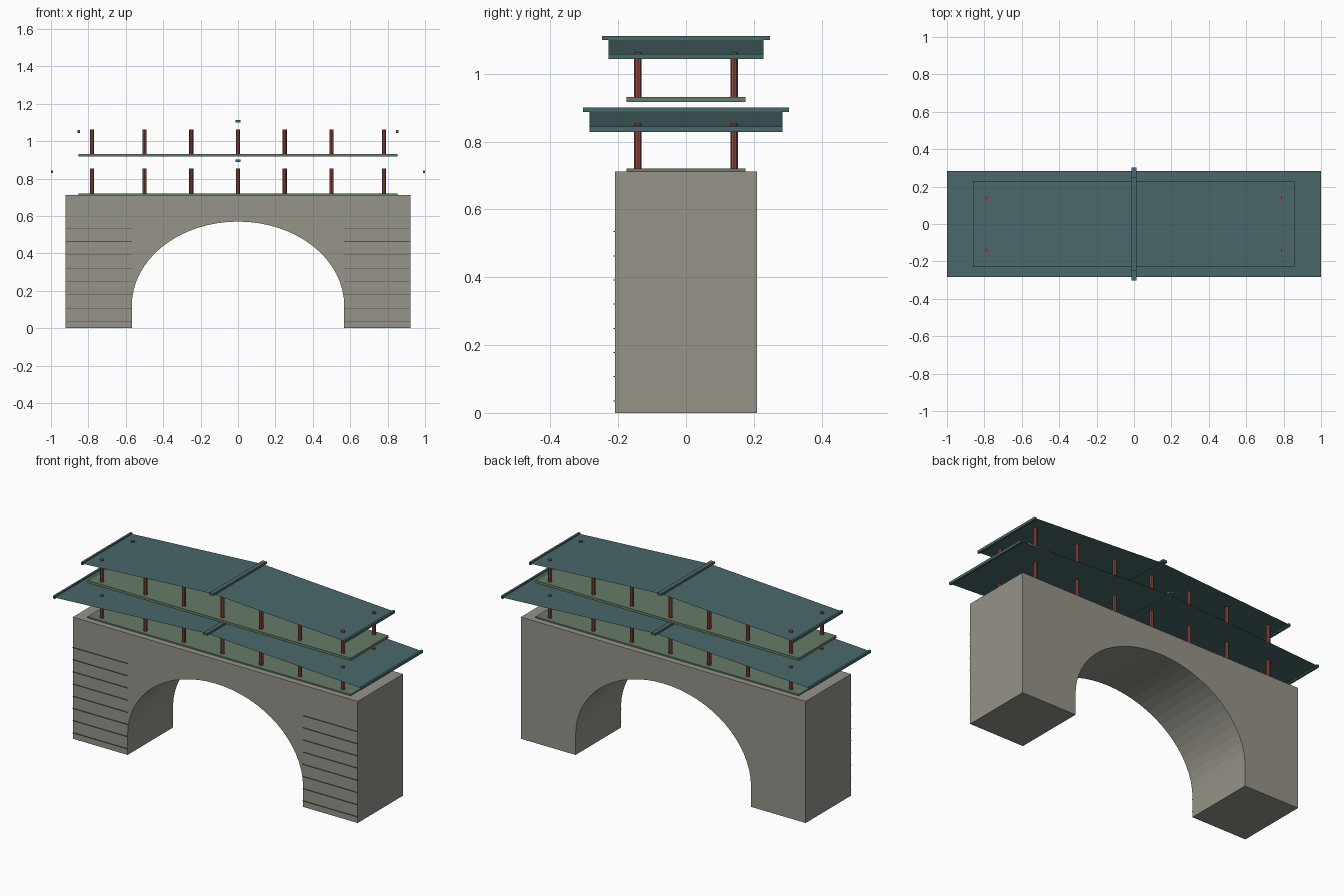
import bpy, bmesh, math

if "Cube" in bpy.data.objects:
    bpy.data.objects.remove(bpy.data.objects["Cube"])


def material(name, r, g, b):
    lin = lambda c: ((c / 255 + 0.055) / 1.055) ** 2.4
    m = bpy.data.materials.new(name)
    m.diffuse_color = (lin(r), lin(g), lin(b), 1)
    m.use_nodes = True
    m.node_tree.nodes["Principled BSDF"].inputs["Base Color"].default_value = m.diffuse_color
    return m


STONE = material("grey stone", 150, 147, 137)
JOINT = material("dark mortar", 88, 85, 78)
DECK = material("green deck", 102, 124, 104)
RED = material("red timber", 148, 74, 64)
TILE = material("teal tile", 74, 104, 106)


def make(name, bm, mat):
    bmesh.ops.recalc_face_normals(bm, faces=bm.faces)
    me = bpy.data.meshes.new(name)
    bm.to_mesh(me)
    bm.free()
    me.materials.append(mat)
    ob = bpy.data.objects.new(name, me)
    bpy.context.collection.objects.link(ob)
    return ob


def box(name, x0, x1, y0, y1, z0, z1, mat):
    bm = bmesh.new()
    bmesh.ops.create_cube(bm, size=1)
    for v in bm.verts:
        v.co = ((x0 + x1) / 2 + v.co.x * (x1 - x0),
                (y0 + y1) / 2 + v.co.y * (y1 - y0),
                (z0 + z1) / 2 + v.co.z * (z1 - z0))
    return make(name, bm, mat)


# Stone bridge body: arch profile extruded through the depth
W, D, H, A, SPRING, RISE, N = 0.922, 0.21, 0.712, 0.568, 0.12, 0.45, 32
profile = [(-W, 0), (-A, 0)]
for i in range(N + 1):
    t = math.pi * (1 - i / N)
    profile.append((A * math.cos(t), SPRING + RISE * math.sin(t)))
profile += [(A, 0), (W, 0), (W, H), (-W, H)]
bm = bmesh.new()
face = bm.faces.new([bm.verts.new((x, -D, z)) for x, z in profile])
ext = bmesh.ops.extrude_face_region(bm, geom=[face])
for v in ext["geom"]:
    if isinstance(v, bmesh.types.BMVert):
        v.co.y = D
make("bridge_body", bm, STONE)

# Mortar courses on the front of both piers
for row in range(8):
    z = 0.0355 + row * 0.0713
    for s in (-1, 1):
        x0, x1 = sorted((s * A, s * W))
        box("mortar_course", x0, x1, -D - 0.004, -D + 0.002,
            z - 0.0015, z + 0.0015, JOINT)


def pavilion(level, deck_top, post_top, half_x, half_y, ridge_z, eave_z):
    # Deck slab
    box(level + "_deck", -0.852, 0.852, -0.175, 0.175,
        deck_top - 0.015, deck_top, DECK)
    # Two rows of posts
    for x in (-0.78, -0.5, -0.25, 0, 0.25, 0.5, 0.78):
        for y in (-0.142, 0.142):
            bm = bmesh.new()
            bmesh.ops.create_cone(bm, cap_ends=True, segments=8, radius1=0.0108,
                                  radius2=0.0108, depth=post_top - deck_top)
            bmesh.ops.translate(bm, verts=bm.verts,
                                vec=(x, y, (post_top + deck_top) / 2))
            make(level + "_post", bm, RED)
    # Thin two-slope roof sheet
    bm = bmesh.new()
    rows = [[bm.verts.new((x, y, z)) for y in (-half_y, half_y)]
            for x, z in ((-half_x, eave_z), (0, ridge_z), (half_x, eave_z))]
    for a, b in zip(rows, rows[1:]):
        bm.faces.new((a[0], b[0], b[1], a[1]))
    roof = make(level + "_roof", bm, TILE)
    if roof.data.polygons[0].normal.z < 0:
        roof.data.flip_normals()
    # Ridge beam and eave beams
    box(level + "_ridge", -0.013, 0.013, -half_y - 0.019, half_y + 0.019,
        ridge_z - 0.002, ridge_z + 0.011, TILE)
    for s in (-1, 1):
        x0, x1 = sorted((s * (half_x - 0.012), s * half_x))
        box(level + "_eave", x0, x1, -half_y, half_y,
            eave_z - 0.007, eave_z + 0.008, TILE)


pavilion("lower", 0.72, 0.853, 1.0, 0.284, 0.89, 0.836)
pavilion("upper", 0.932, 1.063, 0.857, 0.229, 1.101, 1.051)
